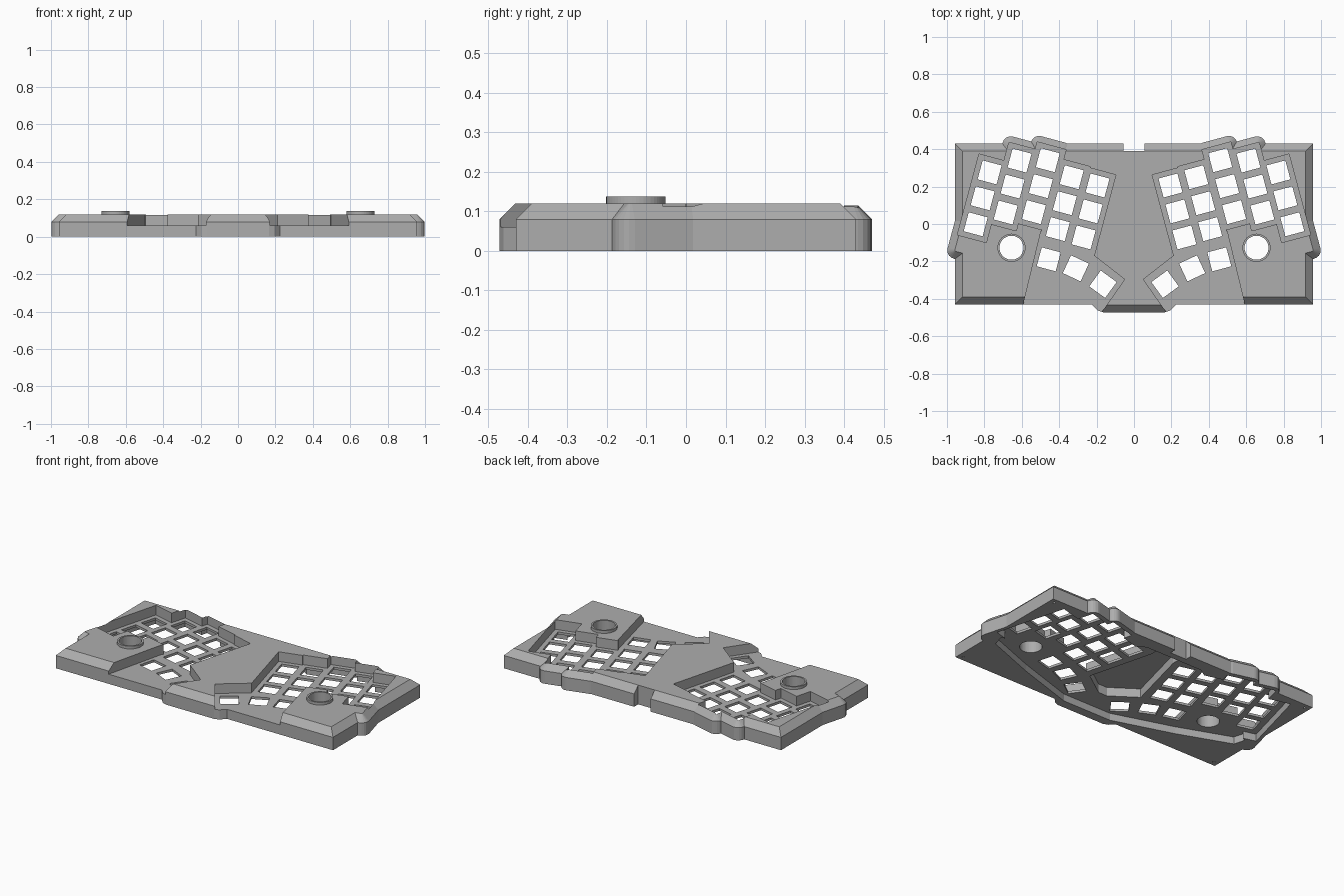
import bpy, bmesh, math
from mathutils import Vector, Matrix

if "Cube" in bpy.data.objects:
    bpy.data.objects.remove(bpy.data.objects["Cube"])

grey = bpy.data.materials.new("mid_grey")
grey.use_nodes = True
grey.diffuse_color = (0.42, 0.42, 0.42, 1)
grey.node_tree.nodes["Principled BSDF"].inputs["Base Color"].default_value = (0.42, 0.42, 0.42, 1)

TILT = math.radians(15)
PITCH = 0.1437
TOP, EDGE, FLOOR, CEILING = 0.12, 0.08, 0.06, 0.045
COLUMNS = [(0.195, 0.206), (0.333, 0.25), (0.461, 0.341), (0.612, 0.339), (0.772, 0.276)]
THUMBS = [(0.456, -0.189, 15), (0.311, -0.237, 25), (0.166, -0.322, 36)]
RING = (0.655, -0.127)


def turned_rect(centre, angle, u, v_low, v_high, r=0.0):
    """Rectangle turned about a centre, with optional round corners."""
    c, s = math.cos(angle), math.sin(angle)
    corners = [(u - r, v_high - r), (r - u, v_high - r), (r - u, v_low + r), (u - r, v_low + r)]
    out = []
    for i, (a, b) in enumerate(corners):
        for k in range(6 if r else 1):
            t = math.pi / 2 * (i + k / 5)
            p, q = a + r * math.cos(t), b + r * math.sin(t)
            out.append((centre[0] + c * p - s * q, centre[1] + s * p + c * q))
    return out


def circle(centre, r, n=48):
    return [(centre[0] + r * math.cos(2 * math.pi * i / n),
             centre[1] + r * math.sin(2 * math.pi * i / n)) for i in range(n)]


def flip(points):
    return [(-x, y) for x, y in reversed(points)]


def prism(name, outlines, z0, z1, chamfer=0.0):
    """Straight prisms on the outlines, with an optional sloped top edge."""
    bm = bmesh.new()
    for outline in outlines:
        face = bm.faces.new([bm.verts.new((x, y, z0)) for x, y in outline])
        ext = bmesh.ops.extrude_face_region(bm, geom=[face])["geom"]
        verts = [g for g in ext if isinstance(g, bmesh.types.BMVert)]
        bmesh.ops.translate(bm, vec=(0, 0, z1 - z0), verts=verts)
        cap = [g for g in ext if isinstance(g, bmesh.types.BMFace)]
        bmesh.ops.recalc_face_normals(bm, faces=bm.faces[:])
        if chamfer:
            bmesh.ops.inset_individual(bm, faces=cap, thickness=chamfer,
                                       depth=chamfer, use_even_offset=True)
    bmesh.ops.recalc_face_normals(bm, faces=bm.faces[:])
    mesh = bpy.data.meshes.new(name)
    bm.to_mesh(mesh)
    bm.free()
    mesh.materials.append(grey)
    ob = bpy.data.objects.new(name, mesh)
    bpy.context.collection.objects.link(ob)
    return ob


helpers = []


def combine(body, tool, operation):
    tool.hide_render = True
    helpers.append(tool)
    mod = body.modifiers.new(tool.name, 'BOOLEAN')
    mod.operation, mod.object, mod.solver = operation, tool, 'EXACT'


def both(body, name, outline, z0, z1, operation, chamfer=0.0):
    for side, pts in (("left", outline), ("right", flip(outline))):
        combine(body, prism(f"{side}_{name}", [pts], z0, z1, chamfer), operation)


def symmetric(points):
    return points + flip(points)


# Main case with sloped top edges
case = prism("keyboard_case", [symmetric([(0.957, -0.43), (0.957, 0.43)])], 0, EDGE, TOP - EDGE)

# Rounded bulges around the finger columns, and the front tab
for i, low in ((2, -0.3), (3, -0.3), (4, -0.495)):
    both(case, f"bulge_{i}", turned_rect(COLUMNS[i], TILT, 0.112, low, 0.115, 0.045),
         0, EDGE, 'UNION', TOP - EDGE)
tab = symmetric([(0.165, -0.472), (0.195, -0.462), (0.225, -0.43), (0.225, -0.3)])
combine(case, prism("front_tab", [tab], 0, EDGE, TOP - EDGE), 'UNION')

# Knob collars
both(case, "knob_collar", circle(RING, 0.075), 0.1, 0.137, 'UNION')

# Recessed key wells, open at the front by the thumb keys
for i, centre in enumerate(COLUMNS):
    both(case, f"well_{i}", turned_rect(centre, TILT, 0.08, -2 * PITCH - 0.08, 0.08),
         FLOOR, 0.3, 'DIFFERENCE')
thumb_well = [(0.212, -0.17), (0.05, -0.296), (0.207, -0.52), (0.614, -0.52), (0.497, -0.037)]
both(case, "thumb_well", thumb_well, FLOOR, 0.3, 'DIFFERENCE')

# Hollow underside, deeper in the middle
for i, centre in enumerate(COLUMNS):
    both(case, f"hollow_{i}", turned_rect(centre, TILT, 0.09, -2 * PITCH - 0.09, 0.085),
         -0.1, CEILING, 'DIFFERENCE')
hollow = symmetric([(0.17, -0.415), (0.55, -0.295), (0.88, -0.17), (0.9, -0.1), (0.2, 0.35)])
combine(case, prism("front_hollow", [hollow], -0.1, CEILING), 'DIFFERENCE')
middle = symmetric([(0.03, -0.275), (0.188, -0.165), (0.08, 0.25), (0.08, 0.34)])
combine(case, prism("middle_hollow", [middle], -0.1, 0.1), 'DIFFERENCE')

# Key openings
keys = []
for x, y in COLUMNS:
    for row in range(3):
        d = row * PITCH
        keys.append(turned_rect((x + d * math.sin(TILT), y - d * math.cos(TILT)),
                                TILT, 0.0525, -0.0525, 0.0525))
for x, y, angle in THUMBS:
    keys.append(turned_rect((x, y), math.radians(angle), 0.0525, -0.0525, 0.0525))
keys += [flip(k) for k in keys]
combine(case, prism("key_openings", keys, 0.02, 0.2), 'DIFFERENCE')

# Knob holes, cable notch and screw holes
both(case, "knob_hole", circle(RING, 0.064), -0.1, 0.3, 'DIFFERENCE')
notch = symmetric([(0.057, 0.39), (0.057, 0.6)])
combine(case, prism("cable_notch", [notch], -0.1, 0.3), 'DIFFERENCE')
screws = [circle((x, y), 0.008, 12) for x in (-0.925, 0.925) for y in (-0.4, 0.4)]
combine(case, prism("screw_holes", screws, -0.1, 0.05), 'DIFFERENCE')

# Apply the cuts and drop the helpers
bpy.context.view_layer.update()
graph = bpy.context.evaluated_depsgraph_get()
finished = bpy.data.meshes.new_from_object(case.evaluated_get(graph))
case.modifiers.clear()
case.data = finished
case.data.materials.clear()
case.data.materials.append(grey)
for p in case.data.polygons:
    p.material_index = 0
for ob in helpers:
    bpy.data.objects.remove(ob)
